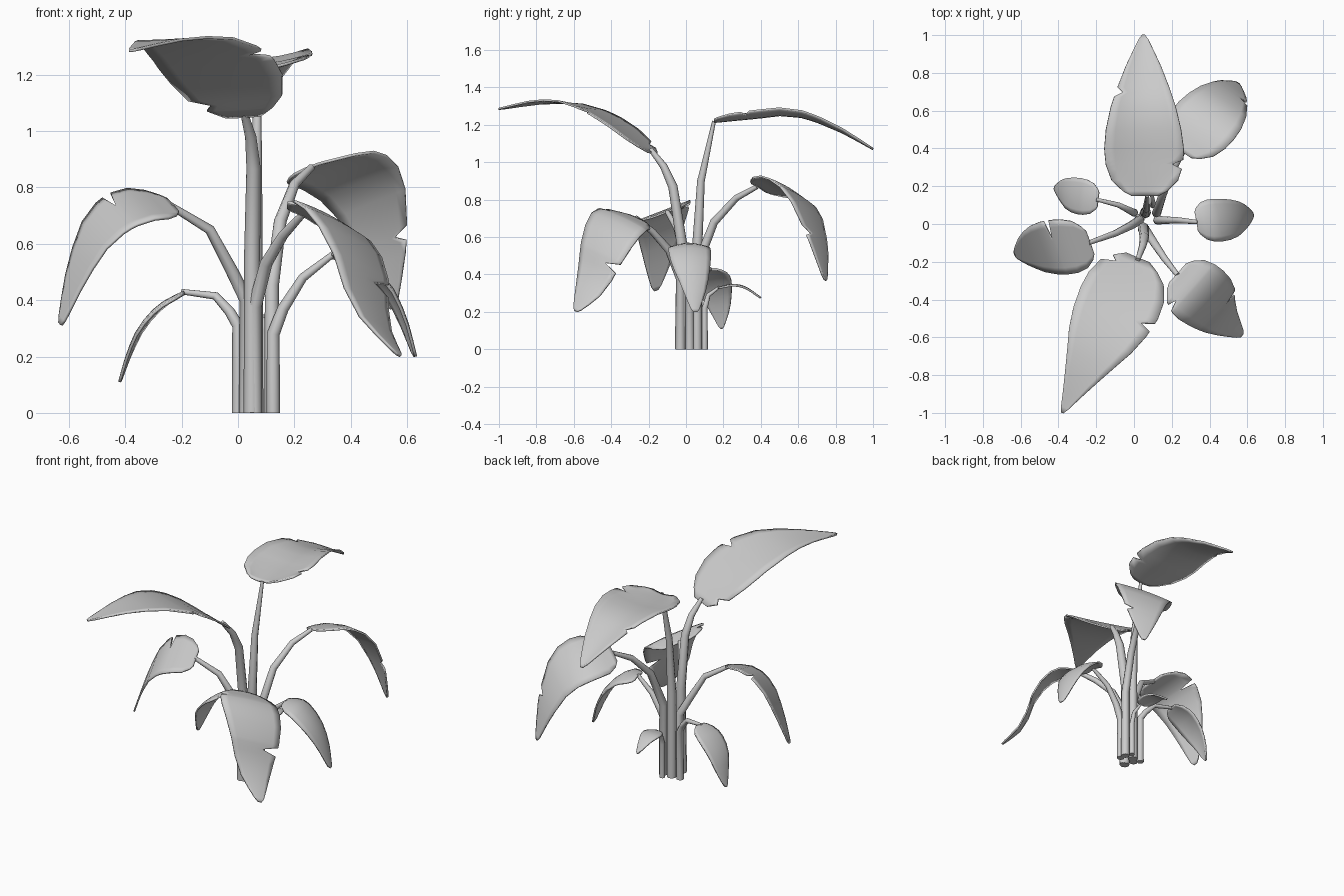
import bpy, bmesh
from mathutils import Vector

if "Cube" in bpy.data.objects:
    bpy.data.objects.remove(bpy.data.objects["Cube"])

# Shared leaf outline: (position along midrib, relative half width)
OUTLINE = [(0, .3), (.03, .52), (.1, .82), (.2, .97), (.3, 1), (.42, .94), (.55, .8),
           (.68, .6), (.8, .4), (.9, .22), (.97, .1), (1, .03)]
COLS = [-1, -.75, -.5, -.25, 0, .25, .5, .75, 1]


def half_width(t):
    for (a, wa), (b, wb) in zip(OUTLINE, OUTLINE[1:]):
        if t <= b:
            return wa + (wb - wa) * (t - a) / (b - a)
    return OUTLINE[-1][1]


def spline(pts, t):
    """Smooth point on a path through the given points."""
    n = len(pts) - 1
    i = min(int(t * n), n - 1)
    f = t * n - i
    p1, p2 = pts[i], pts[i + 1]
    p0 = pts[i - 1] if i > 0 else p1 * 2 - p2
    p3 = pts[i + 2] if i + 2 <= n else p2 * 2 - p1
    return 0.5 * (2 * p1 + (p2 - p0) * f + (2 * p0 - 5 * p1 + 4 * p2 - p3) * f * f
                  + (3 * p1 - p0 - 3 * p2 + p3) * f ** 3)


def leaf(name, mid, side, lift=0.0, notches=(), full=1.0):
    """Blade lofted along a midrib; notches are (position, side sign, remaining width)."""
    mid = [Vector(p) for p in mid]
    side = Vector(side)
    gap = .028
    rows = [t for t, _ in OUTLINE if all(abs(t - n[0]) > gap + .015 for n in notches)]
    for n in notches:
        rows += [n[0] - gap, n[0], n[0] + gap]
    rows.sort()
    bm = bmesh.new()
    grid = []
    for t in rows:
        p = spline(mid, t)
        tan = spline(mid, min(1, t + .02)) - spline(mid, max(0, t - .02))
        nor = side.cross(tan).normalized()
        if nor.z < 0:
            nor = -nor
        w = half_width(t) ** full
        line = []
        for v in COLS:
            for nt, sgn, keep in notches:
                if t == nt and v * sgn > 0:
                    v *= keep
            line.append(bm.verts.new(p + side * (v * w) + nor * (lift * w * v * v)))
        grid.append(line)
    for a, b in zip(grid, grid[1:]):
        for i in range(len(COLS) - 1):
            bm.faces.new((a[i], a[i + 1], b[i + 1], b[i]))
    bmesh.ops.recalc_face_normals(bm, faces=bm.faces)
    me = bpy.data.meshes.new(name)
    bm.to_mesh(me)
    bm.free()
    ob = bpy.data.objects.new(name, me)
    bpy.context.collection.objects.link(ob)
    sol = ob.modifiers.new("thickness", 'SOLIDIFY')
    sol.thickness = .01
    sol.offset = 0
    smooth(ob)


def smooth(ob):
    bpy.ops.object.select_all(action='DESELECT')
    ob.select_set(True)
    bpy.context.view_layer.objects.active = ob
    if ob.type == 'CURVE':
        bpy.ops.object.convert(target='MESH')
    bpy.ops.object.shade_smooth_by_angle(angle=1.0)


def stem(name, pts, r0=.026, r1=.013):
    """Tapered eight-sided stalk."""
    cu = bpy.data.curves.new(name, 'CURVE')
    cu.dimensions = '3D'
    cu.bevel_depth = 1
    cu.bevel_resolution = 2
    cu.use_fill_caps = True
    sp = cu.splines.new('POLY')
    sp.points.add(len(pts) - 1)
    for i, (q, p) in enumerate(zip(sp.points, pts)):
        q.co = (*p, 1)
        q.radius = r0 + (r1 - r0) * (i / (len(pts) - 1)) ** 1.8
    ob = bpy.data.objects.new(name, cu)
    bpy.context.collection.objects.link(ob)
    smooth(ob)


# Tall back leaf
stem("back_stem", [(.06, .06, 0), (.06, .06, .55), (.065, .08, .9), (.07, .15, 1.22)], .03, .01)
leaf("back_leaf", [(.06, .15, 1.215), (.055, .36, 1.235), (.05, .57, 1.25), (.05, .79, 1.18), (.05, 1, 1.07)],
     (.21, 0, .006), .033, [(.2, 1, .72), (.64, -1, .75)], .9)

# Tall front leaf
stem("front_stem", [(.05, -.03, 0), (.05, -.02, .55), (.055, -.07, .87), (.045, -.12, .98), (.02, -.19, 1.07)], .03)
leaf("front_leaf", [(.02, -.18, 1.05), (-.06, -.38, 1.21), (-.16, -.58, 1.305), (-.26, -.77, 1.32), (-.38, -1, 1.285)],
     (.205, -.085, .012), .005, [(.36, 1, .7), (.07, -1, .65)])

# Back right leaf
stem("back_right_stem", [(.12, .06, 0), (.12, .06, .45), (.15, .15, .68), (.2, .27, .81), (.26, .38, .87)])
leaf("back_right_leaf", [(.25, .385, .87), (.36, .525, .87), (.46, .635, .78), (.52, .705, .58), (.55, .745, .37)],
     (.145, -.1, .06), -.01, [(.72, 1, .5)], .85)

# Front right leaf
stem("front_right_stem", [(.06, -.03, 0), (.06, -.03, .38), (.1, -.09, .53), (.16, -.18, .63), (.23, -.27, .705)])
leaf("front_right_leaf", [(.23, -.26, .70), (.34, -.36, .69), (.43, -.44, .56), (.475, -.51, .35), (.57, -.59, .205)],
     (-.115, -.13, .06), -.01, [(.15, 1, .7), (.6, -1, .35)], .8)

# Left leaf
stem("left_stem", [(.03, .03, 0), (.03, .02, .4), (-.02, -.01, .5), (-.1, -.05, .65), (-.24, -.1, .735)])
leaf("left_leaf", [(-.23, -.1, .735), (-.37, -.12, .735), (-.49, -.13, .655), (-.57, -.14, .5), (-.63, -.16, .315)],
     (-.05, .143, .055), 0, [(.34, 1, .3)], .75)

# Small left leaf
stem("small_left_stem", [(0, .06, 0), (0, .06, .31), (-.03, .075, .36), (-.08, .1, .415), (-.2, .13, .43)], .022, .01)
leaf("small_left_leaf", [(-.19, .13, .43), (-.28, .145, .38), (-.35, .16, .3), (-.39, .18, .21), (-.42, .19, .11)],
     (.01, .095, .005), -.01, (), .8)

# Small right leaf
stem("right_stem", [(.125, .02, 0), (.125, .02, .28), (.16, .02, .37), (.23, .02, .48), (.34, .01, .565)], .024, .011)
leaf("right_leaf", [(.33, .015, .565), (.43, .02, .55), (.53, .03, .46), (.59, .045, .34), (.63, .05, .2)],
     (-.02, .112, 0), -.02, (), .7)

# Smallest back leaf
stem("small_back_stem", [(.1, .1, 0), (.1, .1, .22), (.1, .12, .29), (.09, .18, .335)], .017, .007)
leaf("small_back_leaf", [(.085, .17, .33), (.075, .25, .345), (.07, .32, .33), (.07, .4, .275)],
     (.06, 0, 0), -.005, (), .8)
